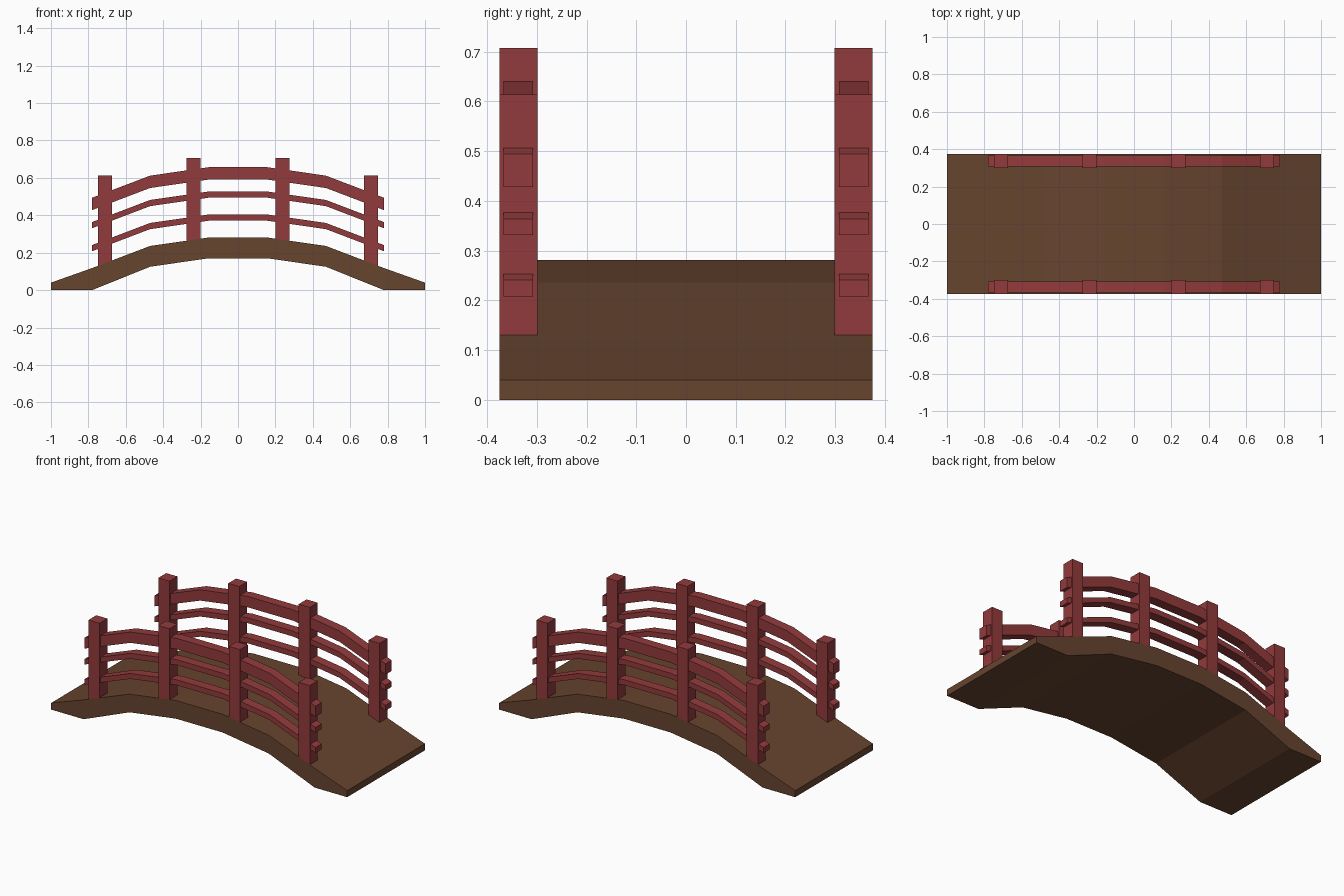
import bpy, bmesh

if "Cube" in bpy.data.objects:
    bpy.data.objects.remove(bpy.data.objects["Cube"])

def material(name, color):
    m = bpy.data.materials.new(name)
    m.diffuse_color = (*color, 1)
    m.use_nodes = True
    m.node_tree.nodes["Principled BSDF"].inputs["Base Color"].default_value = m.diffuse_color
    return m

brown = material("brown_wood", (0.135, 0.058, 0.028))
red = material("red_wood", (0.29, 0.043, 0.045))

# Arch of the walking surface, (x, z)
half = [(0.158, 0.281), (0.47, 0.236), (0.78, 0.118)]
arch = [(-x, z) for x, z in reversed(half)] + half

def deck_z(x):
    pts = half + [(1, 0.04)]
    x = abs(x)
    for (x0, z0), (x1, z1) in zip(pts, pts[1:]):
        if x0 <= x <= x1:
            return z0 + (z1 - z0) * (x - x0) / (x1 - x0)
    return pts[0][1]

def strip(name, top, bottom, y0, y1, mat):
    """Solid made of matching top and bottom lines, spanning y0..y1."""
    bm = bmesh.new()
    rings = [[bm.verts.new(p) for p in ((xt, y0, zt), (xt, y1, zt), (xb, y1, zb), (xb, y0, zb))]
             for (xt, zt), (xb, zb) in zip(top, bottom)]
    for a, b in zip(rings, rings[1:]):
        for i in range(4):
            j = (i + 1) % 4
            bm.faces.new((a[i], a[j], b[j], b[i]))
    bm.faces.new(rings[0])
    bm.faces.new(rings[-1][::-1])
    bmesh.ops.recalc_face_normals(bm, faces=bm.faces)
    me = bpy.data.meshes.new(name)
    bm.to_mesh(me)
    bm.free()
    me.materials.append(mat)
    ob = bpy.data.objects.new(name, me)
    bpy.context.collection.objects.link(ob)
    return ob

# Arched deck with flat feet
deck_top = [(-1, 0.04)] + arch + [(1, 0.04)]
deck_bottom = [(-1, 0)] + [(x, max(0, z - 0.111)) if abs(x) < 0.7 else (x, 0) for x, z in arch] + [(1, 0)]
strip("deck", deck_top, deck_bottom, -0.375, 0.375, brown)

for side, s in (("front", -1), ("back", 1)):
    # Posts standing on the deck, bottoms cut to its slope
    for n, (x, top) in enumerate(((-0.71, 0.614), (-0.238, 0.707), (0.238, 0.707), (0.71, 0.614))):
        xs = (x - 0.0375, x + 0.0375)
        strip(f"{side}_post_{n + 1}", [(v, top) for v in xs], [(v, deck_z(v)) for v in xs],
              s * 0.299, s * 0.375, red)
    # Rails following the arch
    for name, up, thick in (("lower", 0.123, 0.033), ("middle", 0.246, 0.033), ("top", 0.376, 0.066)):
        strip(f"{side}_{name}_rail", [(x, z + up) for x, z in arch],
              [(x, z + up - thick) for x, z in arch], s * 0.308, s * 0.367, red)
